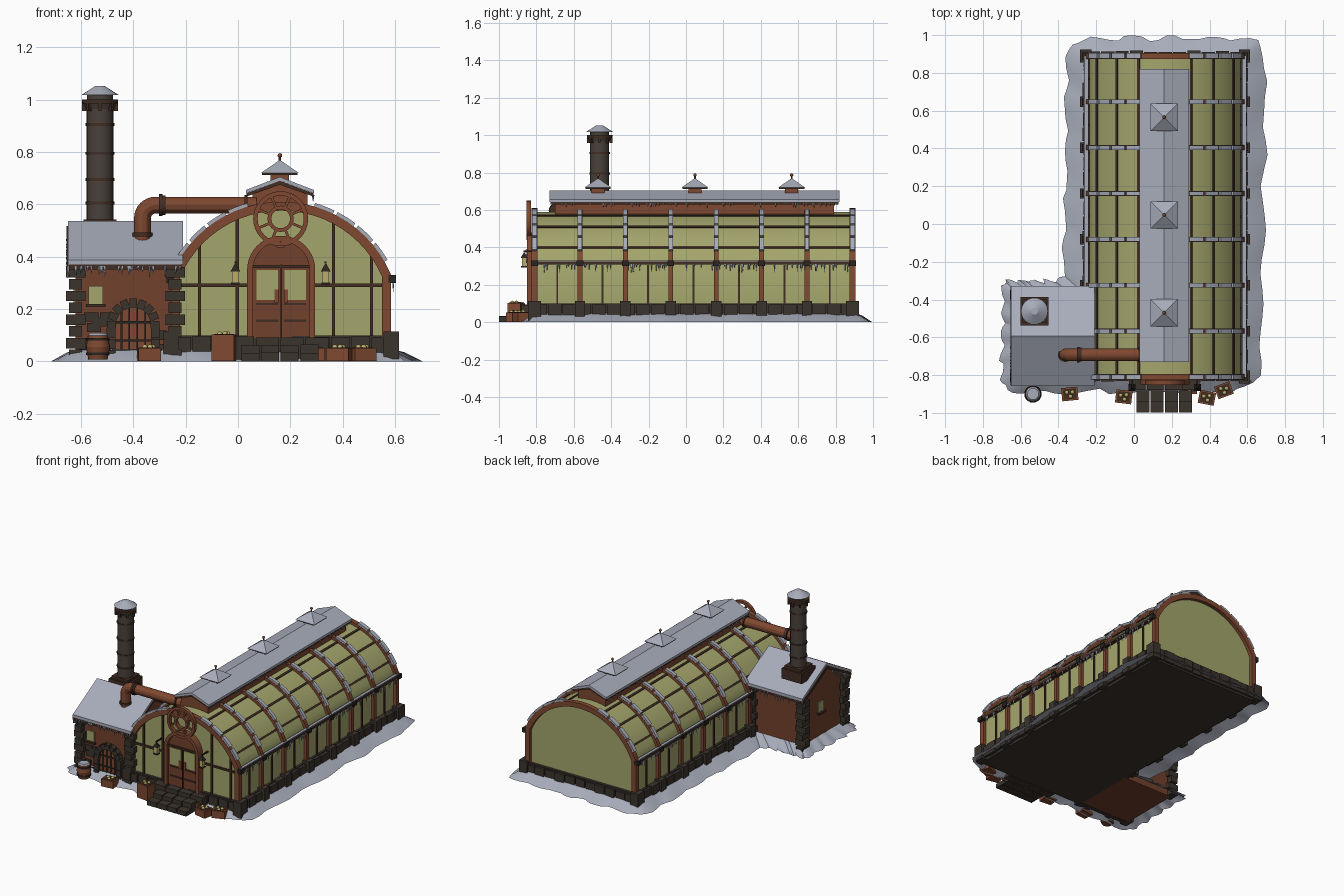
import bpy, bmesh, math, random
from mathutils import Matrix, Vector

random.seed(4)
cube = bpy.data.objects.get("Cube")
if cube:
    bpy.data.objects.remove(cube)

COLOURS = {
    "snow": (0.39, 0.415, 0.49), "glass": (0.37, 0.38, 0.15), "copper": (0.21, 0.065, 0.03),
    "dark_wood": (0.055, 0.027, 0.017), "stone": (0.043, 0.034, 0.027), "iron": (0.023, 0.018, 0.015),
    "chimney_metal": (0.068, 0.054, 0.042), "plaster": (0.165, 0.052, 0.025), "lamp_gold": (0.5, 0.42, 0.15),
}
MATS = {}
for name, rgb in COLOURS.items():
    m = bpy.data.materials.new(name)
    m.use_nodes = True
    m.diffuse_color = (*rgb, 1)
    bsdf = m.node_tree.nodes["Principled BSDF"]
    bsdf.inputs["Base Color"].default_value = (*rgb, 1)
    bsdf.inputs["Roughness"].default_value = 0.8
    MATS[name] = m

PARTS = {}


def part(name, colour):
    """Mesh under construction for one named part."""
    return PARTS.setdefault(name, (bmesh.new(), colour))[0]


def box(bm, c, s, rz=0, ry=0):
    turn = Matrix.Rotation(rz, 4, 'Z') @ Matrix.Rotation(ry, 4, 'Y')
    bmesh.ops.create_cube(bm, size=1, matrix=Matrix.Translation(c) @ turn @ Matrix.Diagonal((*s, 1)))


def span(bm, lo, hi):
    lo, hi = Vector(lo), Vector(hi)
    box(bm, (lo + hi) / 2, hi - lo)


def cone(bm, x, y, z0, z1, r0, r1, n=20, turn=0):
    at = Matrix.Translation((x, y, (z0 + z1) / 2)) @ Matrix.Rotation(turn, 4, 'Z')
    bmesh.ops.create_cone(bm, cap_ends=True, segments=n, radius1=r0, radius2=r1, depth=z1 - z0, matrix=at)


def ball(bm, c, r):
    bmesh.ops.create_icosphere(bm, subdivisions=2, radius=r, matrix=Matrix.Translation(c))


def prism(bm, pts, a, b, axis='y'):
    """Extrude a profile of (u, z) points along y or x."""
    place = (lambda u, z, t: (u, t, z)) if axis == 'y' else (lambda u, z, t: (t, u, z))
    ends = [[bm.verts.new(place(u, z, t)) for u, z in pts] for t in (a, b)]
    faces = [bm.faces.new(ends[0]), bm.faces.new(ends[1][::-1])]
    for i in range(len(pts)):
        j = (i + 1) % len(pts)
        faces.append(bm.faces.new((ends[0][i], ends[1][i], ends[1][j], ends[0][j])))
    bmesh.ops.recalc_face_normals(bm, faces=faces)


def band(bm, outer, inner, a, b, axis='y'):
    prism(bm, outer + inner[::-1], a, b, axis)


def icicles(p0, p1, n, longest):
    bm, p0, p1 = part("icicles", "snow"), Vector(p0), Vector(p1)
    for i in range(n):
        p = p0.lerp(p1, random.random())
        drop = longest * random.uniform(0.3, 1)
        cone(bm, p.x, p.y, p.z - drop, p.z, 0.0006, 0.005, 5)


# Glasshouse section: vertical walls below a shallow arch
CX, CZ, HALF, RAD = 0.165, 0.155, 0.42, 0.455
FRONT, BACK = -0.81, 0.89


def arc(d, a0, a1, n=24):
    r = RAD + d
    return [(CX + r * math.sin(a0 + (a1 - a0) * i / n), CZ + r * math.cos(a0 + (a1 - a0) * i / n)) for i in range(n + 1)]


def outline(d, base=0.09):
    a = math.asin((HALF + d) / (RAD + d))
    return [(CX - HALF - d, base)] + arc(d, -a, a) + [(CX + HALF + d, base)]


prism(part("glazing", "glass"), outline(-0.02), FRONT + 0.008, BACK - 0.008)
span(part("foundation", "stone"), (CX - 0.415, -0.82, 0.004), (CX + 0.415, 0.9, 0.1))
stones = part("foundation_stones", "stone")
for i in range(22):
    y = -0.78 + i * 0.0785
    for s in (-1, 1):
        box(stones, (CX + s * 0.418, y, 0.058), (random.uniform(0.025, 0.04), 0.072, random.uniform(0.07, 0.085)))
for i in range(11):
    x = CX - 0.38 + i * 0.076
    for y in (-0.82, 0.9):
        box(stones, (x, y, 0.055), (0.07, random.uniform(0.02, 0.035), random.uniform(0.07, 0.085)))

# Arched ribs with snow pads and stone feet
ribs, pads, feet = part("arch_ribs", "copper"), part("rib_snow", "snow"), part("rib_feet", "stone")
for i in range(8):
    y = FRONT + i * (BACK - FRONT) / 7
    end = i in (0, 7)
    w = 0.016 if end else 0.013
    band(ribs, outline(0), outline(-0.034), y - w, y + w)
    for k in range(4):
        a = 0.28 + 0.2 * k
        for s in (-1, 1):
            band(pads, arc(0.013, s * a, s * (a + 0.17), 4), arc(-0.002, s * a, s * (a + 0.17), 4), y - w * 0.9, y + w * 0.9)
    for s in (-1, 1):
        box(feet, (CX + s * 0.42, y, 0.062), (0.06, 0.07 if end else 0.055, 0.105))
        box(part("rib_brackets", "iron"), (CX + s * 0.424, y, 0.315), (0.03, 0.036, 0.03))

# Glazing bars, eaves gutters and icicles
bars = part("glazing_bars", "dark_wood")
for s in (-1, 1):
    for off in (0.14, 0.255, 0.36):
        z = CZ + math.sqrt((RAD - 0.02) ** 2 - off ** 2)
        box(bars, (CX + s * off, 0.04, z), (0.013, BACK - FRONT, 0.013), 0, s * math.asin(off / RAD))
    for i in range(7):
        y = FRONT + (i + 0.5) * (BACK - FRONT) / 7
        box(bars, (CX + s * 0.402, y, 0.2), (0.012, 0.01, 0.21))
    x = CX + s * 0.418
    box(part("gutters", "dark_wood"), (x, 0.04, 0.316), (0.025, BACK - FRONT, 0.016))
    box(part("gutter_snow", "snow"), (x, 0.04, 0.327), (0.018, BACK - FRONT, 0.008))
    icicles((x + s * 0.01, -0.79, 0.31), (x + s * 0.01, 0.87, 0.31), 75, 0.045)
for off in (-0.312, -0.168, 0.2, 0.345):
    top = CZ + math.sqrt((RAD - 0.03) ** 2 - off ** 2)
    span(bars, (CX + off - 0.006, -0.812, 0.09), (CX + off + 0.006, -0.798, top))
span(bars, (CX - 0.39, -0.812, 0.285), (CX + 0.39, -0.798, 0.298))

# Ridge vent with gabled snowy roof
RX = 0.16
prism(part("ridge_vent", "copper"), [(RX - 0.105, 0.56), (RX - 0.105, 0.642), (RX, 0.685), (RX + 0.105, 0.642), (RX + 0.105, 0.56)], -0.7, 0.79)


def gable(half, eave, apex, mid):
    return [(mid - half, eave), (mid, apex), (mid + half, eave)]


band(part("ridge_roof", "dark_wood"), gable(0.128, 0.642, 0.69, RX), gable(0.128, 0.63, 0.675, RX), -0.725, 0.815)
band(part("ridge_snow", "snow"), gable(0.13, 0.655, 0.705, RX), gable(0.13, 0.642, 0.69, RX), -0.73, 0.82)
for s in (-1, 1):
    icicles((RX + s * 0.127, -0.72, 0.635), (RX + s * 0.127, 0.81, 0.635), 60, 0.025)
for y in (-0.47, 0.048, 0.565):
    box(part("cowl_necks", "copper"), (RX, y, 0.69), (0.07, 0.07, 0.06))
    box(part("cowl_eaves", "dark_wood"), (RX, y, 0.717), (0.135, 0.135, 0.008))
    cone(part("cowl_roofs", "snow"), RX, y, 0.72, 0.767, 0.102, 0.006, 4, math.pi / 4)
    cone(part("finials", "copper"), RX, y, 0.76, 0.79, 0.005, 0.004, 8)
    ball(part("finials", "copper"), (RX, y, 0.787), 0.009)


# Arched entrance door
def arch(cx, w, z0, zs, n=20):
    return [(cx - w, z0)] + [(cx - w * math.cos(math.pi * i / n), zs + w * math.sin(math.pi * i / n)) for i in range(n + 1)] + [(cx + w, z0)]


frame, trim = part("door_frame", "copper"), part("door_trim", "dark_wood")
band(frame, arch(CX, 0.13, 0.09, 0.35), arch(CX, 0.108, 0.09, 0.35), -0.85, -0.795)
prism(part("door", "plaster"), arch(CX, 0.11, 0.09, 0.35), -0.83, -0.795)
box(trim, (CX, -0.832, 0.23), (0.006, 0.01, 0.28))
box(trim, (CX, -0.832, 0.362), (0.216, 0.012, 0.012))
for s in (-1, 1):
    box(part("door_panes", "glass"), (CX + s * 0.053, -0.831, 0.292), (0.082, 0.006, 0.115))
    box(frame, (CX + s * 0.018, -0.834, 0.25), (0.016, 0.01, 0.05))
    box(trim, (CX + s * 0.053, -0.831, 0.155), (0.085, 0.007, 0.01))
    box(trim, (CX + s * 0.053, -0.831, 0.22), (0.085, 0.007, 0.008))

# Spoked wheel over the door
WC = Vector((0.163, -0.84, 0.545))
wheel = part("wheel", "copper")


def ring(bm, r0, r1):
    circle = lambda r: [(WC.x + r * math.sin(i * math.pi / 16), WC.z + r * math.cos(i * math.pi / 16)) for i in range(33)]
    band(bm, circle(r1), circle(r0), WC.y - 0.012, WC.y + 0.012)


ring(wheel, 0.088, 0.105)
ring(wheel, 0.036, 0.05)
for i in range(8):
    a = (i + 0.5) * math.pi / 4
    box(wheel, WC + Vector((math.sin(a), 0, math.cos(a))) * 0.07, (0.01, 0.014, 0.05), 0, a)
box(wheel, WC + Vector((0, 0.02, -0.1)), (0.03, 0.04, 0.02))

# Wall lanterns
for x in (-0.01, 0.335):
    box(part("lantern_arms", "iron"), (x, -0.835, 0.378), (0.008, 0.07, 0.008))
    box(part("lantern_lights", "lamp_gold"), (x, -0.865, 0.322), (0.026, 0.026, 0.045))
    cone(part("lantern_caps", "iron"), x, -0.865, 0.344, 0.372, 0.026, 0.004, 4, math.pi / 4)
    box(part("lantern_caps", "iron"), (x, -0.865, 0.297), (0.032, 0.032, 0.008))

# Stone steps
for row, (y, top, half) in enumerate([(-0.85, 0.095, 0.19), (-0.91, 0.065, 0.15), (-0.97, 0.035, 0.15)]):
    for i in range(4):
        x = RX + half * (i - 1.5) / 2
        h = top - random.uniform(0, 0.006)
        box(part("steps", "stone"), (x, y, h / 2), (half / 2 - 0.006, 0.058, h))

# Boiler house
HX0, HX1, HY0, HY1, MID = -0.62, -0.24, -0.81, -0.375, -0.593
prism(part("boiler_house", "plaster"), [(HY0, 0.004), (HY0, 0.375), (MID, 0.5), (HY1, 0.375), (HY1, 0.004)], HX0, HX1, 'x')
band(part("boiler_roof", "dark_wood"), gable(0.26, 0.372, 0.518, MID), gable(0.26, 0.352, 0.495, MID), -0.655, -0.215, 'x')
band(part("boiler_roof_snow", "snow"), gable(0.264, 0.388, 0.536, MID), gable(0.264, 0.37, 0.517, MID), -0.65, -0.21, 'x')
for y in (HY0 - 0.042, HY1 + 0.04):
    icicles((-0.65, y, 0.365), (-0.22, y, 0.365), 28, 0.05)
icicles((-0.652, -0.84, 0.36), (-0.652, MID, 0.5), 14, 0.05)
quoins = part("corner_stones", "stone")
for i in range(8):
    for x in (HX0, HX1):
        for y in (HY0, HY1):
            w = 0.075 if i % 2 else 0.05
            box(quoins, (x, y, 0.025 + i * 0.045), (w, 0.125 - w, 0.04))
for x, z in ((-0.56, 0.17), (-0.53, 0.15), (-0.55, 0.13), (-0.5, 0.17), (-0.3, 0.1), (-0.57, 0.07), (-0.3, 0.05)):
    box(part("wall_stones", "stone"), (x, HY0, z), (0.055, 0.014, 0.035))
for i in range(6):
    box(part("wall_stones", "stone"), (-0.58 + i * 0.065, HY0, 0.025), (0.06, 0.03, 0.045))

# Boiler house windows and arched plank door
span(part("small_windows", "glass"), (-0.572, HY0 - 0.008, 0.22), (-0.515, HY0, 0.288))
span(part("small_windows", "glass"), (HX0 - 0.008, -0.595, 0.21), (HX0, -0.535, 0.275))
box(part("window_sills", "dark_wood"), (-0.543, HY0 - 0.008, 0.213), (0.075, 0.025, 0.012))
box(part("window_sills", "dark_wood"), (HX0 - 0.008, -0.565, 0.203), (0.025, 0.075, 0.012))
DX = -0.4
prism(part("plank_door", "copper"), arch(DX, 0.07, 0.02, 0.14), HY0 - 0.012, HY0)
for off in (-0.045, -0.015, 0.015, 0.045):
    box(part("door_bars", "iron"), (DX + off, HY0 - 0.014, 0.115), (0.006, 0.008, 0.18))
for z in (0.08, 0.15):
    box(part("door_bars", "iron"), (DX, HY0 - 0.014, z), (0.14, 0.008, 0.009))
surround = part("door_surround", "stone")
for i in range(9):
    a = (i - 4) * math.pi / 8
    box(surround, (DX + 0.083 * math.sin(a), HY0 - 0.01, 0.14 + 0.083 * math.cos(a)), (0.029, 0.045, 0.035), 0, a)
for i in range(3):
    for s in (-1, 1):
        box(surround, (DX + s * 0.085, HY0 - 0.01, 0.025 + i * 0.042), (0.035, 0.045, 0.038))

# Chimney
X, Y = -0.527, -0.462
box(part("chimney_base", "dark_wood"), (X, Y, 0.49), (0.15, 0.15, 0.07))
box(part("chimney_base", "dark_wood"), (X, Y, 0.53), (0.125, 0.125, 0.025))
stack, hoops = part("chimney", "chimney_metal"), part("chimney_hoops", "dark_wood")
cone(stack, X, Y, 0.45, 0.98, 0.051, 0.051, 24)
for z in (0.6, 0.69, 0.79, 0.9):
    cone(hoops, X, Y, z, z + 0.01, 0.055, 0.055, 24)
cone(stack, X, Y, 0.965, 0.985, 0.054, 0.062, 24)
cone(hoops, X, Y, 0.985, 1.0, 0.068, 0.068, 24)
cone(stack, X, Y, 1.0, 1.02, 0.05, 0.05, 24)
cone(part("chimney_cap", "snow"), X, Y, 1.018, 1.052, 0.071, 0.018, 24)
for i in range(8):
    a = i * math.pi / 4
    box(hoops, (X + 0.06 * math.cos(a), Y + 0.06 * math.sin(a), 0.975), (0.016, 0.01, 0.035), a)

# Steam pipe with elbow, from boiler roof to ridge vent
PX, PY, PZ, BEND = -0.365, -0.692, 0.597, 0.05
path = [(PX, PY, 0.44)]
path += [(PX + BEND * (1 - math.cos(t)), PY, PZ - BEND * (1 - math.sin(t))) for t in [i * math.pi / 16 for i in range(9)]]
path.append((0.07, PY, PZ))
curve = bpy.data.curves.new("steam_pipe", 'CURVE')
curve.dimensions, curve.bevel_depth, curve.bevel_resolution = '3D', 0.032, 4
spline = curve.splines.new('POLY')
spline.points.add(len(path) - 1)
for p, co in zip(spline.points, path):
    p.co = (*co, 1)
curve.materials.append(MATS["copper"])
bpy.context.collection.objects.link(bpy.data.objects.new("steam_pipe", curve))
for x, r in ((-0.295, 0.042), (-0.283, 0.037), (0.03, 0.038)):
    at = Matrix.Translation((x, PY, PZ)) @ Matrix.Rotation(math.pi / 2, 4, 'Y')
    bmesh.ops.create_cone(part("pipe_collars", "dark_wood"), cap_ends=True, segments=20, radius1=r, radius2=r, depth=0.012, matrix=at)
cone(part("pipe_collars", "dark_wood"), PX, PY, 0.478, 0.492, 0.038, 0.038)

# Barrel and crates
X, Y = -0.535, -0.9
for z0, z1, r0, r1 in ((0.008, 0.055, 0.037, 0.046), (0.055, 0.1, 0.046, 0.038)):
    cone(part("barrel", "copper"), X, Y, z0, z1, r0, r1)
for z in (0.025, 0.08):
    cone(part("barrel_hoops", "iron"), X, Y, z, z + 0.01, 0.045, 0.045)
cone(part("barrel_snow", "snow"), X, Y, 0.1, 0.108, 0.038, 0.03)
for x, y, h, turn in ((-0.34, -0.9, 0.05, 0.1), (-0.054, -0.915, 0.1, -0.12), (0.386, -0.92, 0.05, -0.2), (0.476, -0.88, 0.05, 0.35), (0.29, -0.865, 0.05, 0)):
    box(part("crates", "copper"), (x, y, h / 2 + 0.002), (0.086, 0.07, h), turn)
    box(part("crate_linings", "dark_wood"), (x, y, h + 0.002), (0.07, 0.055, 0.004), turn)
    for dx, dy in ((-0.016, 0.008), (0.014, 0.01), (0.004, -0.013)):
        ball(part("crate_produce", "lamp_gold"), (x + dx, y + dy, h + 0.004), 0.011)

# Ragged snow drift around the walls
inner = [(-0.61, -0.81), (0.58, -0.81), (0.58, 0.9), (-0.25, 0.9), (-0.25, -0.38), (-0.61, -0.38)]
outer = [(-0.7, -0.89), (0.67, -0.89), (0.7, 0.985), (-0.355, 0.985), (-0.37, -0.3), (-0.7, -0.3)]


def sample(loop, step=24):
    return [Vector(p).lerp(Vector(loop[(i + 1) % 6]), k / step) for i, p in enumerate(loop) for k in range(step)]


near, far = sample(inner), sample(outer)
for _ in range(4):
    far = [(far[i - 1] + far[i] + far[(i + 1) % len(far)]) / 3 for i in range(len(far))]
drift = part("snow_drift", "snow")
rows = []
for i, (p, q) in enumerate(zip(near, far)):
    q = q + (q - p).normalized() * (0.012 * math.sin(i * 1.3) + random.uniform(-0.01, 0.008))
    rows.append([drift.verts.new((*p.lerp(q, t), z)) for t, z in ((0, 0.05), (0.45, random.uniform(0.025, 0.036)), (1, 0))])
for i, row in enumerate(rows):
    prev = rows[i - 1]
    for k in range(2):
        drift.faces.new((prev[k], prev[k + 1], row[k + 1], row[k]))

# Turn the parts into objects and smooth the curved ones
for name, (bm, colour) in PARTS.items():
    mesh = bpy.data.meshes.new(name)
    bm.to_mesh(mesh)
    bm.free()
    mesh.materials.append(MATS[colour])
    bpy.context.collection.objects.link(bpy.data.objects.new(name, mesh))
bpy.ops.object.select_all(action='DESELECT')
pipe = bpy.data.objects["steam_pipe"]
pipe.select_set(True)
bpy.context.view_layer.objects.active = pipe
bpy.ops.object.convert(target='MESH')
for name in PARTS:
    bpy.data.objects[name].select_set(True)
bpy.ops.object.shade_smooth_by_angle(angle=math.radians(30))
